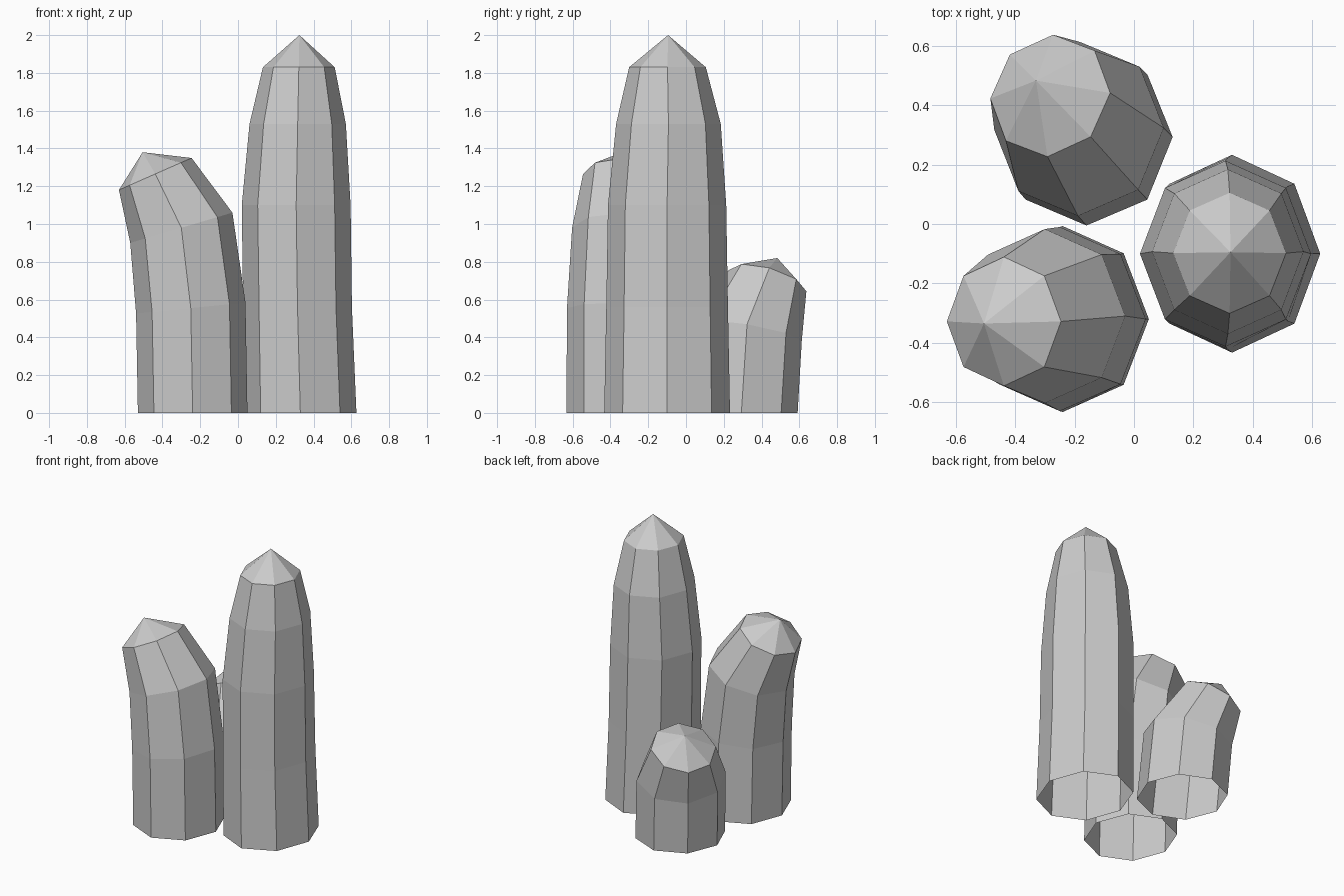
import bpy, bmesh, math
from mathutils import Vector

if "Cube" in bpy.data.objects:
    bpy.data.objects.remove(bpy.data.objects["Cube"])

SIDES = 8


def column(name, rings, tip):
    """Faceted open-bottomed column; ring = (centre, x radius, y radius, x slope, y slope)."""
    bm = bmesh.new()
    loops = []
    for centre, rx, ry, sx, sy in rings:
        # each ring tilts with the bend of the column
        tilt = Vector((0, 0, 1)).rotation_difference(Vector((-sx, -sy, 1)))
        loop = []
        for i in range(SIDES):
            a = 2 * math.pi * i / SIDES
            loop.append(bm.verts.new(Vector(centre) + tilt @ Vector((rx * math.cos(a), ry * math.sin(a), 0))))
        loops.append(loop)
    top = bm.verts.new(tip)
    for i in range(SIDES):
        j = (i + 1) % SIDES
        for lo, hi in zip(loops, loops[1:]):
            bm.faces.new((lo[i], lo[j], hi[j], hi[i]))
        bm.faces.new((loops[-1][i], loops[-1][j], top))
    mesh = bpy.data.meshes.new(name)
    bm.to_mesh(mesh)
    bm.free()
    obj = bpy.data.objects.new(name, mesh)
    bpy.context.collection.objects.link(obj)
    return obj


# tall straight column
column("tall_column", [
    ((0.33, -0.10, 0), 0.297, 0.333, 0, 0),
    ((0.315, -0.10, 0.56), 0.288, 0.322, 0, 0),
    ((0.308, -0.10, 1.10), 0.288, 0.313, 0, 0),
    ((0.316, -0.093, 1.53), 0.255, 0.277, 0, 0),
    ((0.322, -0.098, 1.83), 0.190, 0.203, 0, 0),
], (0.325, -0.095, 2.0))

# medium column leaning left
column("leaning_column", [
    ((-0.24, -0.32, 0), 0.29, 0.313, 0, 0),
    ((-0.25, -0.32, 0.555), 0.291, 0.31, 0.10, 0),
    ((-0.30, -0.31, 0.98), 0.282, 0.293, 0.296, 0),
    ((-0.438, -0.328, 1.265), 0.21, 0.217, 0.44, 0),
], (-0.505, -0.335, 1.38))

# short column leaning back and left
column("short_column", [
    ((-0.16, 0.293, 0), 0.29, 0.298, 0, 0),
    ((-0.185, 0.32, 0.43), 0.288, 0.297, 0.14, -0.17),
    ((-0.282, 0.432, 0.70), 0.213, 0.213, 0.35, -0.29),
], (-0.33, 0.483, 0.82))
